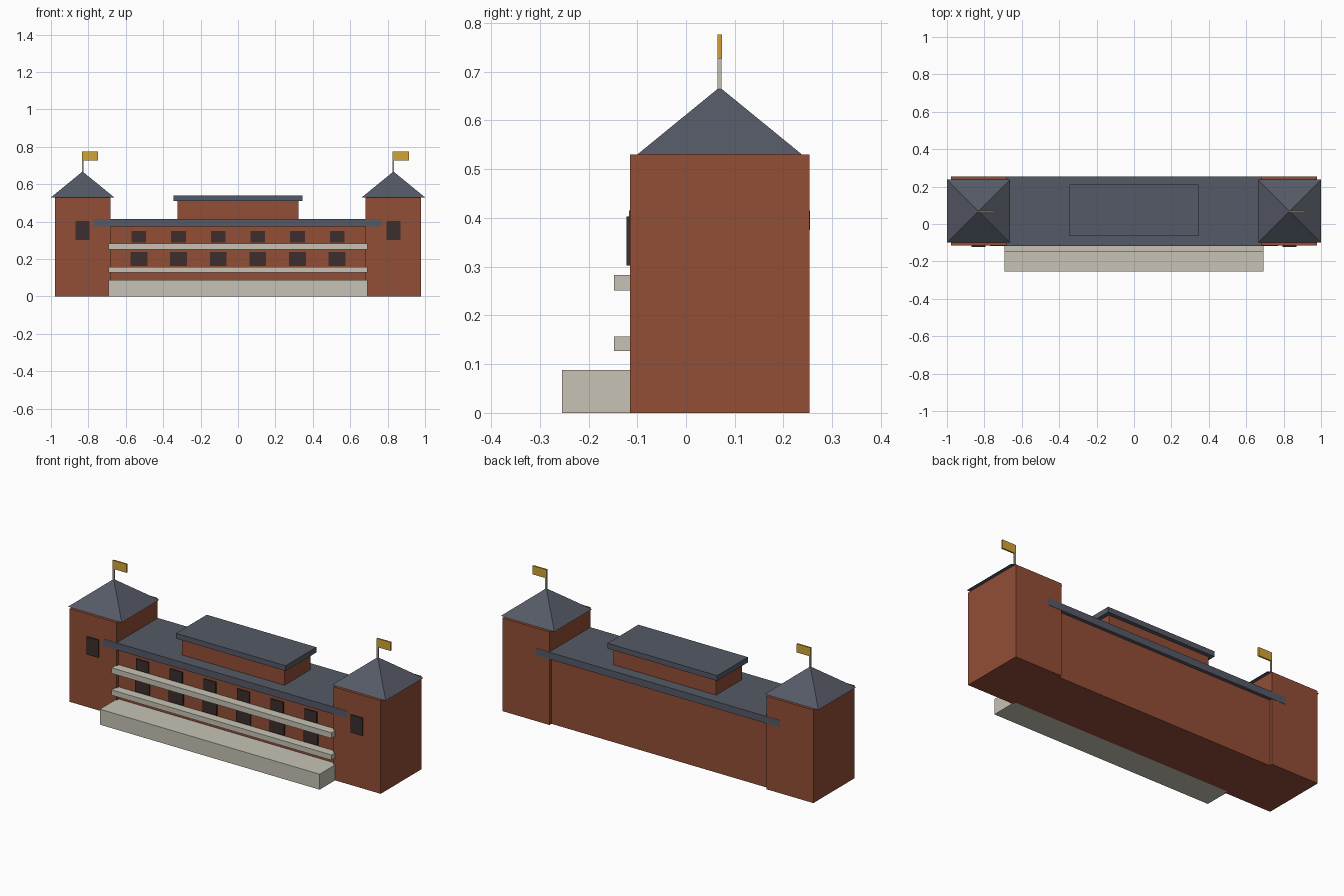
import bpy
import bmesh
from math import pi, sqrt
from mathutils import Matrix

cube = bpy.data.objects.get("Cube")
if cube:
    bpy.data.objects.remove(cube, do_unlink=True)


def material(name, r, g, b):
    m = bpy.data.materials.new(name)
    m.use_nodes = True
    m.diffuse_color = (r, g, b, 1)
    bsdf = m.node_tree.nodes["Principled BSDF"]
    bsdf.inputs["Base Color"].default_value = (r, g, b, 1)
    bsdf.inputs["Roughness"].default_value = 0.9
    return m


brick = material("red_brick", 0.29, 0.077, 0.038)
slate = material("grey_slate", 0.091, 0.102, 0.133)
stone = material("pale_stone", 0.57, 0.54, 0.46)
glass = material("dark_glass", 0.045, 0.027, 0.027)
gold = material("gold_cloth", 0.64, 0.37, 0.035)


def finish(name, bm, mat):
    mesh = bpy.data.meshes.new(name)
    bm.to_mesh(mesh)
    bm.free()
    mesh.materials.append(mat)
    obj = bpy.data.objects.new(name, mesh)
    bpy.context.collection.objects.link(obj)
    return obj


def box(name, x, y, z, mat):
    """Box from (min, max) pairs on each axis."""
    bm = bmesh.new()
    size = [b - a for a, b in (x, y, z)]
    mid = [(a + b) / 2 for a, b in (x, y, z)]
    bmesh.ops.create_cube(bm, size=1, matrix=Matrix.Translation(mid) @ Matrix.Diagonal((*size, 1)))
    return finish(name, bm, mat)


def pyramid(name, cx, cy, half, z0, z1, mat):
    bm = bmesh.new()
    place = Matrix.Translation((cx, cy, (z0 + z1) / 2)) @ Matrix.Rotation(pi / 4, 4, "Z")
    bmesh.ops.create_cone(bm, cap_ends=True, segments=4, radius1=half * sqrt(2),
                          radius2=0, depth=z1 - z0, matrix=place)
    return finish(name, bm, mat)


MID_Y = 0.069
WALL = -0.097

# Central block, its flat roof and the raised rooftop storey
box("main_hall", (-0.69, 0.69), (WALL, 0.235), (0, 0.38), brick)
box("main_roof", (-0.77, 0.77), (-0.1165, 0.2545), (0.375, 0.415), slate)
box("rooftop_storey", (-0.323, 0.323), (-0.043, 0.19), (0.41, 0.51), brick)
box("rooftop_storey_roof", (-0.345, 0.345), (-0.064, 0.212), (0.51, 0.54), slate)

# Stone terrace and ledges
box("terrace", (-0.692, 0.692), (-0.254, WALL), (0, 0.088), stone)
for label, low, high in (("lower", 0.127, 0.157), ("upper", 0.251, 0.283)):
    box(label + "_ledge", (-0.692, 0.692), (-0.148, WALL), (low, high), stone)

# Two rows of front windows
for i in range(6):
    x = (i - 2.5) * 0.212
    box(f"lower_window_{i + 1}", (x - 0.045, x + 0.045), (WALL - 0.008, WALL), (0.163, 0.238), glass)
    box(f"upper_window_{i + 1}", (x - 0.039, x + 0.039), (WALL - 0.008, WALL), (0.288, 0.35), glass)

# End towers with pyramid roofs, windows and flags
for side, s in (("left", 1), ("right", -1)):
    cx = s * 0.831
    box(side + "_tower", (cx - 0.148, cx + 0.148), (-0.115, 0.253), (0, 0.53), brick)
    pyramid(side + "_tower_roof", cx, MID_Y, 0.169, 0.53, 0.668, slate)
    box(side + "_tower_window", (cx - 0.037, cx + 0.037), (-0.122, -0.114), (0.302, 0.403), glass)
    box(side + "_flagpole", (cx - 0.004, cx + 0.004), (MID_Y - 0.004, MID_Y + 0.004), (0.655, 0.774), stone)
    box(side + "_flag", (cx - 0.003, cx + 0.083), (MID_Y - 0.0045, MID_Y + 0.0045), (0.727, 0.776), gold)
